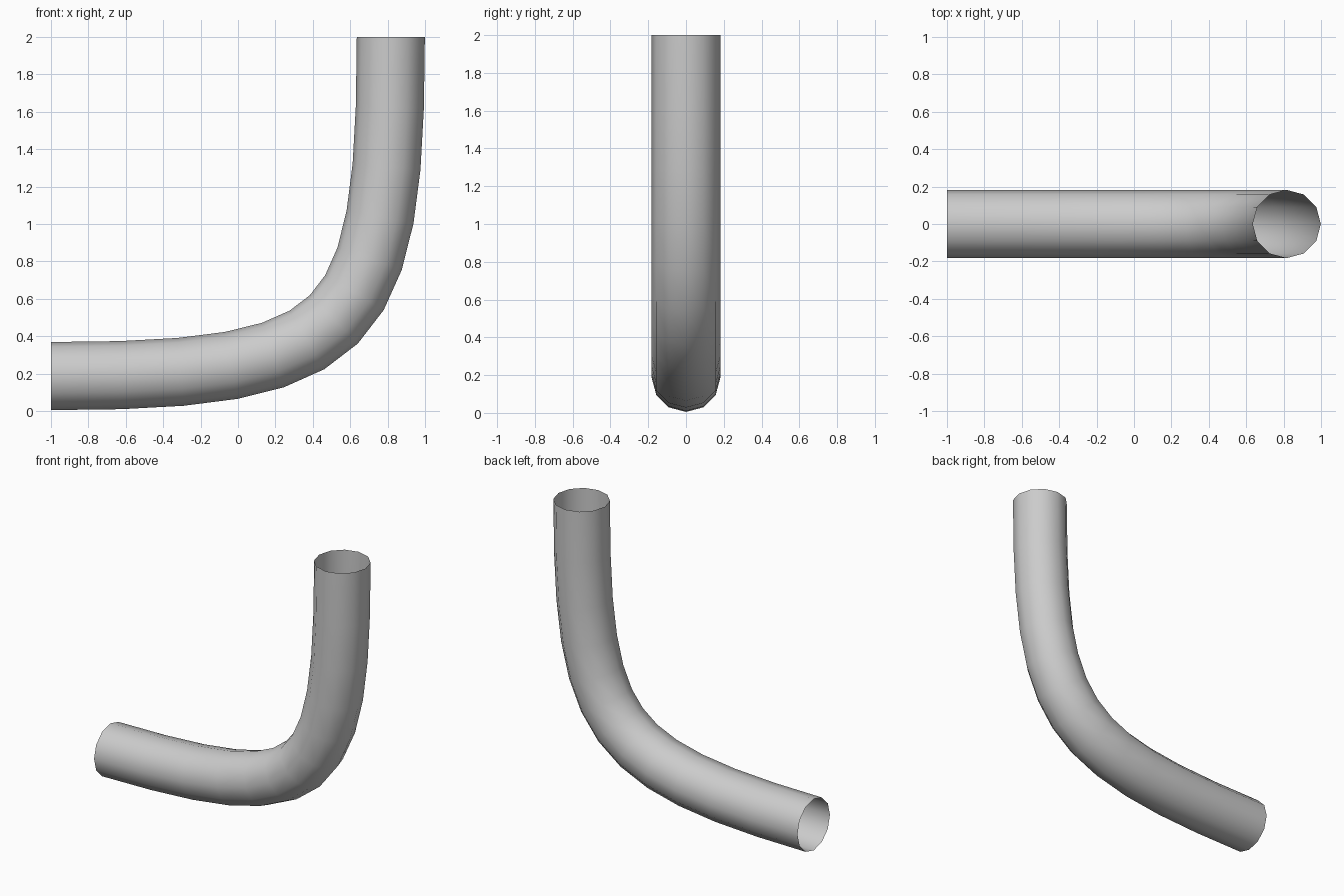
import bpy

if "Cube" in bpy.data.objects:
    bpy.data.objects.remove(bpy.data.objects["Cube"])

# Centre line: one Bezier bend from the horizontal end to the vertical end
START = (-1.0, 0.0, 0.187)
END = (0.817, 0.0, 2.0)
HANDLE = 1.61

curve = bpy.data.curves.new("bent_pipe", 'CURVE')
curve.dimensions = '3D'
curve.resolution_u = 12
spline = curve.splines.new('BEZIER')
spline.bezier_points.add(1)
for point, co, d in zip(spline.bezier_points, (START, END),
                        ((HANDLE, 0, 0), (0, 0, HANDLE))):
    point.handle_left_type = point.handle_right_type = 'FREE'
    point.co = co
    point.handle_left = [c - o for c, o in zip(co, d)]
    point.handle_right = [c + o for c, o in zip(co, d)]

# Round 12-sided open tube along the line
curve.bevel_depth = 0.182
curve.bevel_resolution = 4
curve.use_fill_caps = False

pipe = bpy.data.objects.new("bent_pipe", curve)
bpy.context.collection.objects.link(pipe)
bpy.context.view_layer.objects.active = pipe
pipe.select_set(True)
bpy.ops.object.convert(target='MESH')
bpy.ops.object.shade_smooth()
